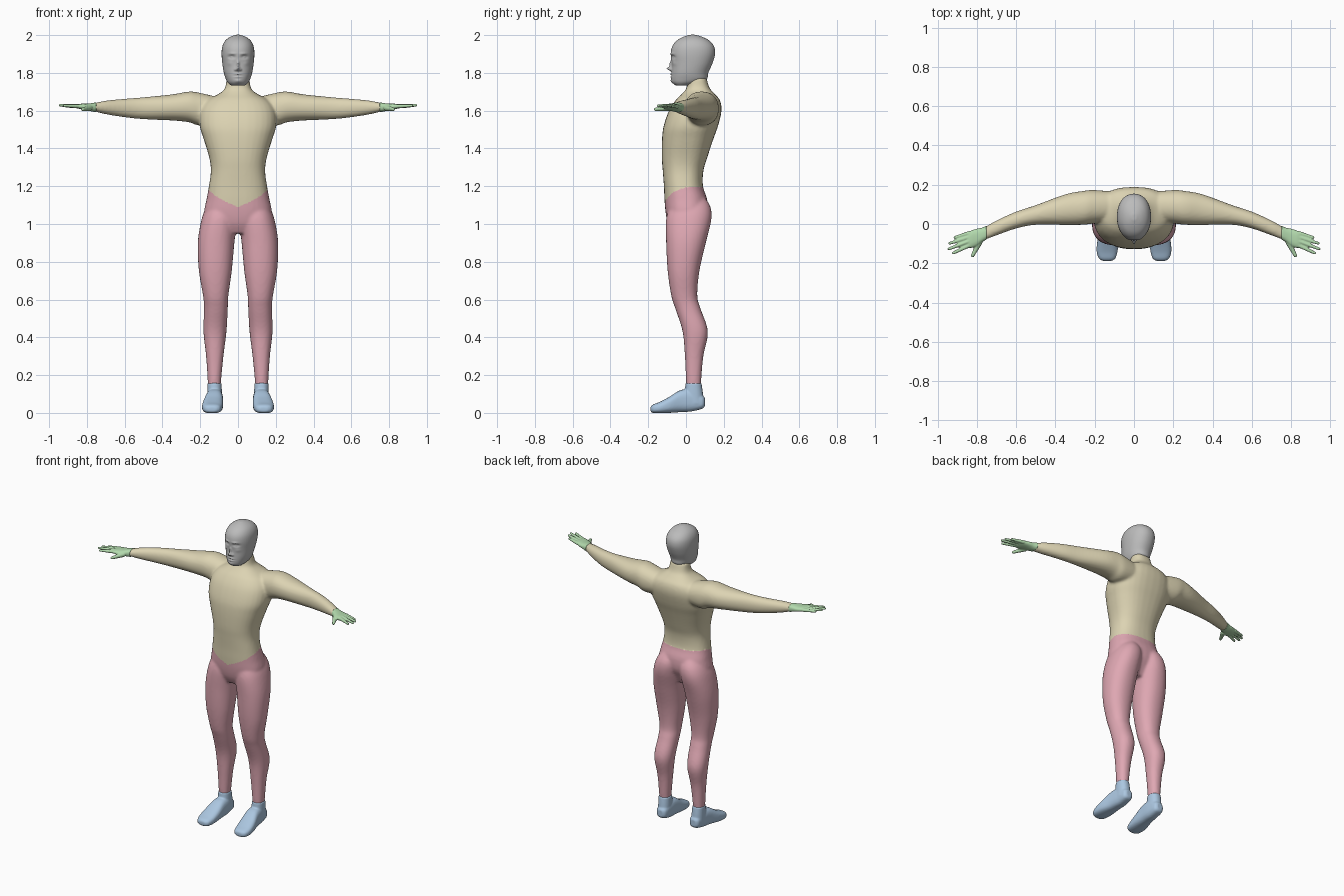
import bpy, bmesh, math
from mathutils import Vector, Matrix

if "Cube" in bpy.data.objects:
    bpy.data.objects.remove(bpy.data.objects["Cube"])


def material(name, r, g, b):
    m = bpy.data.materials.new(name)
    m.diffuse_color = (r, g, b, 1)
    m.use_nodes = True
    m.node_tree.nodes["Principled BSDF"].inputs["Base Color"].default_value = m.diffuse_color
    return m


GREY = material("head grey", .50, .50, .50)
BEIGE = material("shirt beige", .72, .655, .45)
PINK = material("trouser pink", .74, .39, .45)
BLUE = material("shoe blue", .41, .57, .75)
GREEN = material("hand green", .45, .70, .42)


def spline(rows, steps=5):
    """Catmull-Rom smoothing of section rows."""
    rows = [Vector(r) for r in rows]
    out = []
    for i in range(len(rows) - 1):
        p0, p1 = rows[max(i - 1, 0)], rows[i]
        p2, p3 = rows[i + 1], rows[min(i + 2, len(rows) - 1)]
        for k in range(steps):
            t = k / steps
            out.append(p1 + ((p2 - p0) * t + (p0 * 2 - p1 * 5 + p2 * 4 - p3) * t * t
                             + (p1 * 3 - p0 - p2 * 3 + p3) * t ** 3) * .5)
    return out + [rows[-1]]


def loft(bm, axis, rows, side=1, power=2.2, n=32):
    """Closed skin over sections (t, centre a, radius a, centre b, radius b)."""
    rings = []
    for t, a, ra, b, rb in spline(rows):
        ring = []
        for i in range(n):
            c, s = math.cos(math.tau * i / n), math.sin(math.tau * i / n)
            u = a + ra * math.copysign(abs(c) ** (2 / power), c)
            v = b + rb * math.copysign(abs(s) ** (2 / power), s)
            x, y, z = {"x": (t, u, v), "y": (u, t, v), "z": (u, v, t)}[axis]
            ring.append(bm.verts.new((x * side, y, z)))
        rings.append(ring)
    for r, q in zip(rings, rings[1:]):
        for i in range(n):
            j = (i + 1) % n
            bm.faces.new((r[i], r[j], q[j], q[i]))
    bm.faces.new(rings[0])
    bm.faces.new(rings[-1])


def finger(bm, p, q, r1, r2, side):
    """Tapered rod with a round tip."""
    p, q = Vector((p[0] * side, p[1], p[2])), Vector((q[0] * side, q[1], q[2]))
    d = q - p
    rot = d.to_track_quat('Z', 'Y').to_matrix().to_4x4()
    bmesh.ops.create_cone(bm, cap_ends=True, segments=14, radius1=r1, radius2=r2,
                          depth=d.length, matrix=Matrix.Translation((p + q) / 2) @ rot)
    bmesh.ops.create_uvsphere(bm, u_segments=14, v_segments=8, radius=r2,
                              matrix=Matrix.Translation(q))


def fuse(name, bm, voxel, smooth, mats):
    """Merge overlapping volumes into one smooth skin."""
    bmesh.ops.recalc_face_normals(bm, faces=bm.faces)
    me = bpy.data.meshes.new(name)
    bm.to_mesh(me)
    bm.free()
    ob = bpy.data.objects.new(name, me)
    bpy.context.collection.objects.link(ob)
    mod = ob.modifiers.new("fuse", 'REMESH')
    mod.mode, mod.voxel_size = 'VOXEL', voxel
    mod = ob.modifiers.new("soften", 'SMOOTH')
    mod.factor, mod.iterations = .5, smooth
    deps = bpy.context.evaluated_depsgraph_get()
    ob.data = bpy.data.meshes.new_from_object(ob.evaluated_get(deps))
    ob.modifiers.clear()
    ob.data.materials.clear()
    for m in mats:
        ob.data.materials.append(m)
    for p in ob.data.polygons:
        p.use_smooth = True
        p.material_index = 0
    return ob


def depth_rows(rows):
    """(z, half width, front y, back y) to loft rows."""
    return [(z, 0, rx, (f + b) / 2, (b - f) / 2) for z, rx, f, b in rows]


# Body: torso, arms and legs
bm = bmesh.new()
loft(bm, "z", depth_rows([
    (.95, .08, -.07, .06), (1.0, .15, -.095, .085), (1.06, .178, -.108, .112),
    (1.13, .167, -.114, .112), (1.2, .154, -.117, .09), (1.28, .144, -.123, .092),
    (1.35, .152, -.128, .112), (1.45, .182, -.127, .145), (1.52, .203, -.118, .170),
    (1.6, .2, -.09, .188), (1.655, .165, -.055, .18), (1.69, .1, -.02, .15),
    (1.72, .069, .002, .125), (1.775, .06, .012, .108)]), power=2.4)
for s in (1, -1):
    loft(bm, "x", [
        (.06, .09, .07, 1.60, .06), (.2, .088, .085, 1.608, .086), (.26, .082, .086, 1.62, .081),
        (.35, .073, .078, 1.617, .069), (.5, .046, .05, 1.613, .058), (.6, .02, .043, 1.614, .049),
        (.7, -.02, .038, 1.617, .036), (.755, -.046, .033, 1.618, .023),
        (.78, -.058, .031, 1.618, .016)], s)
    loft(bm, "z", [
        (.135, .125, .033, .04, .039), (.165, .125, .035, .04, .04), (.3, .123, .046, .043, .049),
        (.43, .122, .061, .049, .067), (.55, .117, .063, .011, .067), (.62, .118, .067, -.009, .069),
        (.75, .12, .087, -.013, .084), (.9, .116, .097, 0, .105), (1.02, .1, .094, .014, .12),
        (1.09, .086, .082, .022, .108), (1.14, .08, .05, .025, .075)], s)
VOX = .008
body = fuse("body", bm, VOX, 7, [BEIGE, PINK])


def waist(x, y):
    """Waistline height: V in front, level behind."""
    t = min(max((y + .09) / .1, 0), 1)
    front = min(1.088 + .5 * abs(x), 1.17)
    return front + (1.195 - front) * t


for v in body.data.vertices:
    h = waist(v.co.x, v.co.y)
    if abs(v.co.z - h) < VOX * .5:
        v.co.z = h
for p in body.data.polygons:
    c = p.center
    p.material_index = int(c.z < waist(c.x, c.y))

# Head
bm = bmesh.new()
loft(bm, "z", depth_rows([
    (1.733, .036, -.055, .02), (1.748, .054, -.072, .075), (1.768, .065, -.078, .112),
    (1.80, .075, -.077, .118), (1.85, .083, -.076, .140), (1.90, .087, -.081, .154),
    (1.94, .083, -.073, .149), (1.97, .068, -.050, .125), (1.99, .043, -.016, .088),
    (2.002, .012, .02, .05)]), power=2.15, n=48)
head = fuse("head", bm, .004, 5, [GREY])
# Face relief: (x, z, width, height, push along y)
RELIEF = [(0, 1.822, .010, .010, -.024), (0, 1.845, .007, .018, -.013),
          (.014, 1.817, .006, .006, -.008), (.034, 1.884, .017, .009, .011),
          (.034, 1.883, .009, .005, -.006), (.03, 1.902, .018, .006, -.005),
          (0, 1.793, .019, .004, -.007), (0, 1.778, .017, .004, -.006),
          (0, 1.786, .020, .002, .003), (0, 1.757, .018, .010, -.005),
          (.045, 1.85, .015, .012, -.003)]
for v in head.data.vertices:
    if v.co.y < 0:
        x, z = abs(v.co.x), v.co.z
        v.co.y += min(1, -v.co.y / .03) * sum(
            d * math.exp(-((x - cx) / w) ** 2 - ((z - cz) / h) ** 2)
            for cx, cz, w, h, d in RELIEF)

for s, word in ((1, "left"), (-1, "right")):
    # Hand: palm, four fingers, thumb
    bm = bmesh.new()
    loft(bm, "x", [
        (.75, -.044, .035, 1.618, .026), (.775, -.056, .037, 1.618, .022),
        (.80, -.068, .044, 1.619, .018), (.83, -.078, .044, 1.622, .015),
        (.85, -.084, .036, 1.623, .010)], s, 2.5)
    for p, q in (((.835, -.046, 1.622), (.912, -.068, 1.624)),
                 ((.84, -.067, 1.624), (.938, -.098, 1.628)),
                 ((.84, -.088, 1.625), (.942, -.127, 1.629)),
                 ((.835, -.107, 1.623), (.92, -.148, 1.626))):
        finger(bm, p, q, .0115, .0075, s)
    finger(bm, (.785, -.09, 1.613), (.822, -.162, 1.607), .016, .009, s)
    fuse(word + "_hand", bm, .004, 3, [GREEN])

    # Foot: shoe body and ankle
    bm = bmesh.new()
    loft(bm, "y", [
        (.100, .122, .018, .058, .022), (.085, .122, .034, .058, .036),
        (.03, .122, .042, .066, .058), (-.03, .126, .047, .062, .058),
        (-.09, .133, .054, .042, .042), (-.14, .137, .053, .028, .030),
        (-.175, .137, .042, .022, .022), (-.188, .136, .022, .02, .012)], s, 2.7)
    loft(bm, "z", [
        (.05, .123, .04, .043, .052), (.11, .124, .039, .041, .048),
        (.158, .125, .0375, .04, .0425)], s)
    fuse(word + "_foot", bm, .005, 4, [BLUE])
